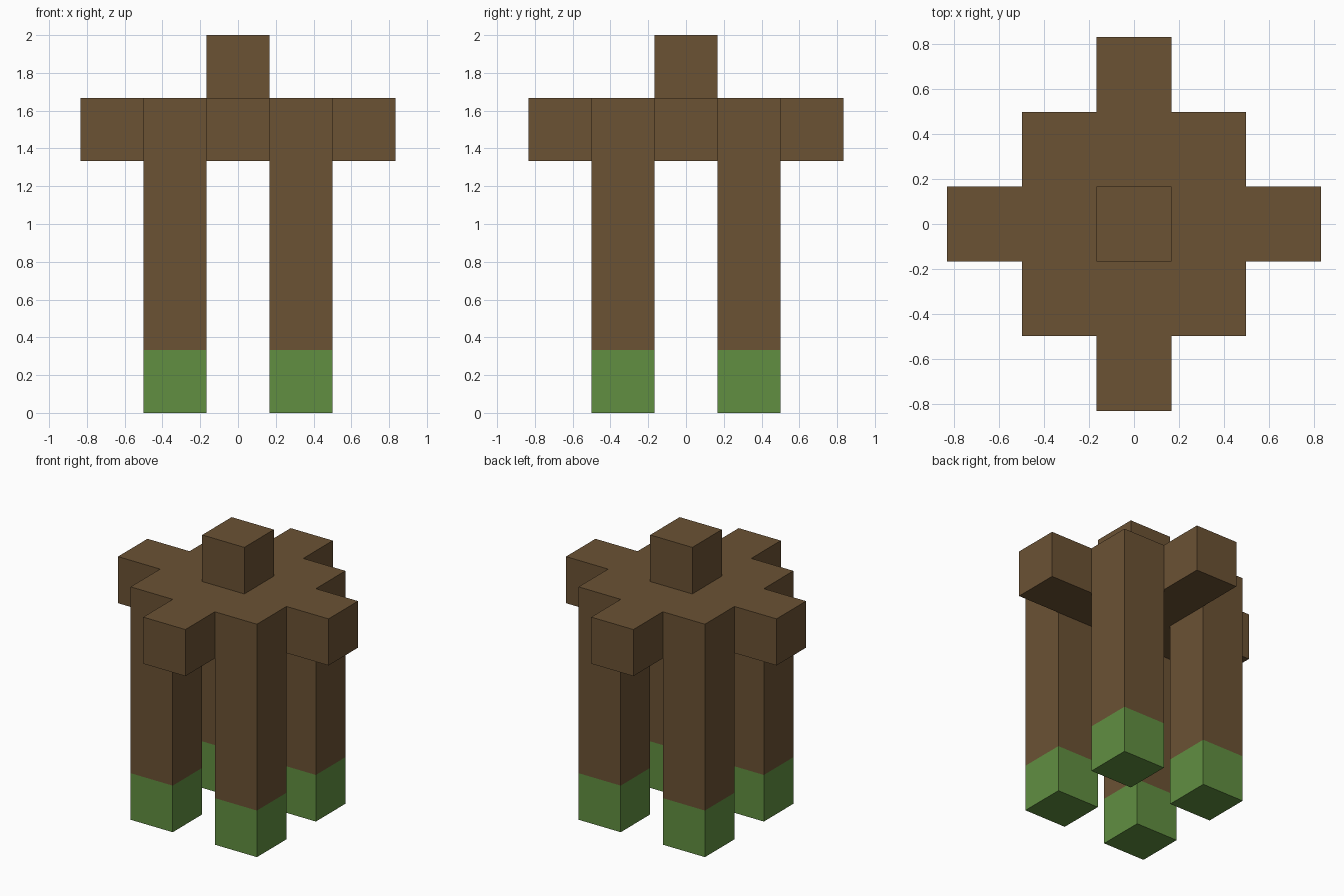
import bpy
import bmesh
from mathutils import Matrix, Vector

cube = bpy.data.objects.get("Cube")
if cube:
    bpy.data.objects.remove(cube, do_unlink=True)

U = 1 / 3  # edge of one block


def material(name, rgb):
    mat = bpy.data.materials.new(name)
    mat.use_nodes = True
    mat.diffuse_color = (*rgb, 1)
    mat.node_tree.nodes["Principled BSDF"].inputs["Base Color"].default_value = (*rgb, 1)
    return mat


brown = material("bark brown", (0.147, 0.084, 0.034))
green = material("leaf green", (0.12, 0.275, 0.053))


def finish(bm, name, *mats):
    bmesh.ops.recalc_face_normals(bm, faces=bm.faces)
    mesh = bpy.data.meshes.new(name)
    bm.to_mesh(mesh)
    bm.free()
    for mat in mats:
        mesh.materials.append(mat)
    obj = bpy.data.objects.new(name, mesh)
    bpy.context.collection.objects.link(obj)
    return obj


def extrude_up(bm, points, z, height):
    """Closed prism over an outline; returns its top face."""
    base = bm.faces.new([bm.verts.new((x, y, z)) for x, y in points])
    new = bmesh.ops.extrude_face_region(bm, geom=[base], use_keep_orig=True)["geom"]
    bmesh.ops.translate(bm, vec=(0, 0, height),
                        verts=[g for g in new if isinstance(g, bmesh.types.BMVert)])
    return next(g for g in new if isinstance(g, bmesh.types.BMFace))


def square(cx, cy):
    h = U / 2
    return [(cx - h, cy - h), (cx + h, cy - h), (cx + h, cy + h), (cx - h, cy + h)]


# Body slab with four stub arms: one quarter outline turned four times
quarter = [(5, -1), (5, 1), (3, 1), (3, 3), (1, 3)]
outline = []
for turn in range(4):
    rot = Matrix(((0, -1), (1, 0)))
    for p in quarter:
        v = Vector(p) * U / 2
        for _ in range(turn):
            v = rot @ v
        outline.append(tuple(v))
bm = bmesh.new()
extrude_up(bm, outline, 4 * U, U)
finish(bm, "body_with_arms", brown)

# Head block
bm = bmesh.new()
extrude_up(bm, square(0, 0), 5 * U, U)
finish(bm, "head", brown)

# Legs with green feet, coloured by height
for side, sx in (("left", 1), ("right", -1)):
    for end, sy in (("front", -1), ("back", 1)):
        bm = bmesh.new()
        spot = square(sx * U, sy * U)
        top = extrude_up(bm, spot, 0, 4 * U)
        bmesh.ops.delete(bm, geom=[top], context='FACES_ONLY')
        bmesh.ops.bisect_plane(bm, geom=bm.verts[:] + bm.edges[:] + bm.faces[:],
                               plane_co=(0, 0, U), plane_no=(0, 0, 1))
        for f in bm.faces:
            f.material_index = int(f.calc_center_median().z < U)
        finish(bm, f"{end}_{side}_leg", brown, green)
